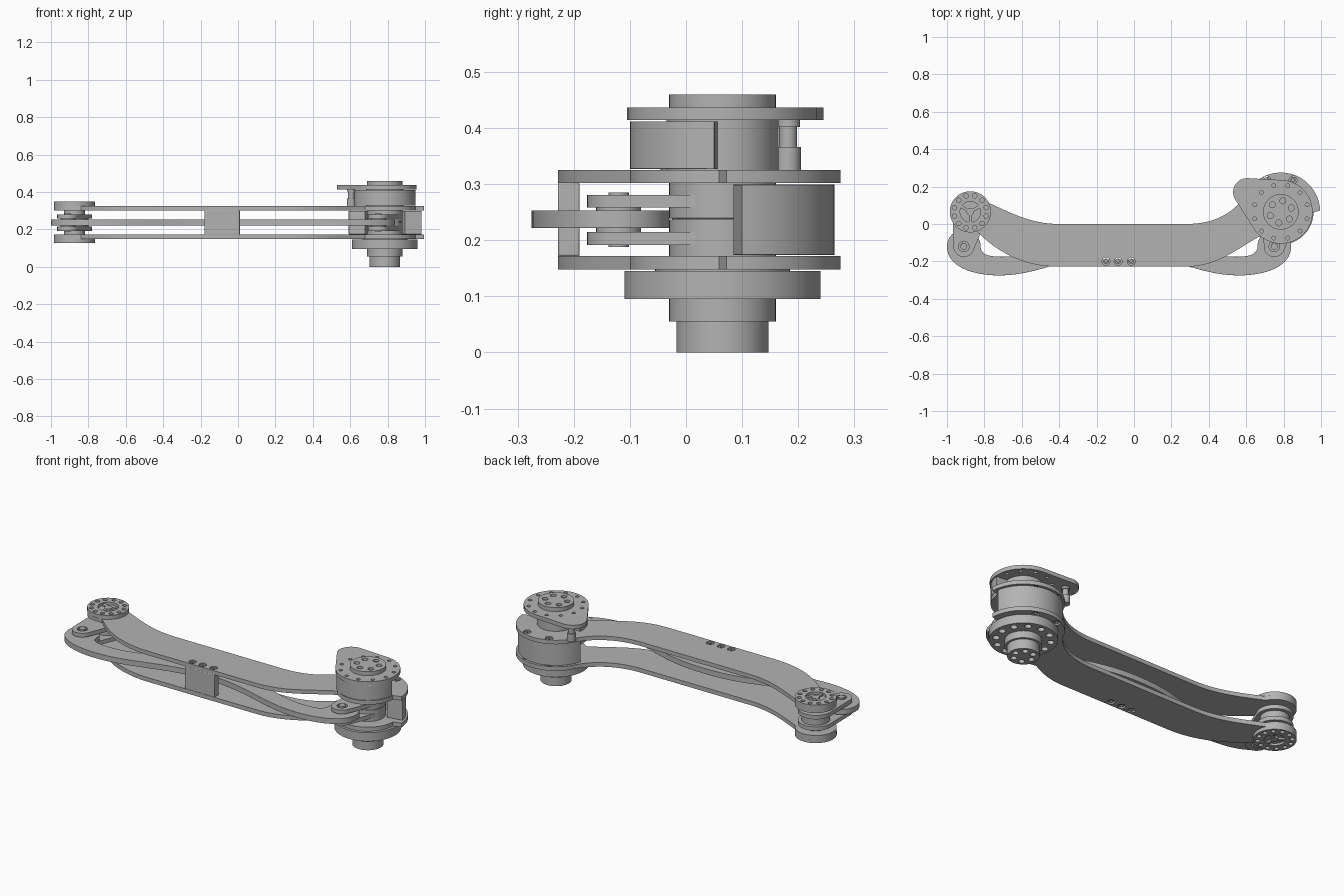
import bpy, bmesh
from math import sin, cos, atan2, acos, hypot, radians, pi
from mathutils import Vector
from mathutils.geometry import interpolate_bezier

cube = bpy.data.objects.get("Cube")
if cube:
    bpy.data.objects.remove(cube, do_unlink=True)

metal = bpy.data.materials.new("satin_grey_metal")
metal.use_nodes = True
grey = (0.45, 0.45, 0.45, 1)
metal.diffuse_color = grey
metal.node_tree.nodes["Principled BSDF"].inputs["Base Color"].default_value = grey

parts = []
HUB = (0.785, 0.065)       # large joint axis
TIP = (-0.875, 0.065)      # small joint axis
HUB_PIN = (0.75, -0.12)
TIP_PIN = (-0.91, -0.12)


# ---- outline helpers ----
def arc(c, r, a0, a1, n=32):
    return [(c[0] + r * cos(radians(a0 + (a1 - a0) * i / n)),
             c[1] + r * sin(radians(a0 + (a1 - a0) * i / n))) for i in range(n + 1)]


def circle(c, r, n=48):
    return arc(c, r, 0, 360, n)[:-1]


def ring_of_holes(c, radius, r, count, start=0):
    return [circle(p, r, 16) for p in arc(c, radius, start, start + 360, count)[:-1]]


def bez(*pts, n=16):
    p = [Vector((x, y, 0)) for x, y in pts]
    return [(v.x, v.y) for v in interpolate_bezier(*p, n)]


def sector(c, r_out, r_in, a0, a1):
    return arc(c, r_out, a0, a1) + arc(c, r_in, a1, a0)


def tapered(c1, r1, c2, r2):
    """Two circles joined by their outer tangents."""
    dx, dy = c2[0] - c1[0], c2[1] - c1[1]
    t = atan2(dy, dx) * 180 / pi
    a = acos((r1 - r2) / hypot(dx, dy)) * 180 / pi
    return arc(c1, r1, t + a, t + 360 - a) + arc(c2, r2, t - a, t + a)


def plate(name, outline, z0, z1, holes=(), bevel=0.0):
    """Extrude an outline with holes between two heights."""
    curve = bpy.data.curves.new(name, 'CURVE')
    curve.dimensions = '2D'
    curve.fill_mode = 'BOTH'
    curve.extrude = (z1 - z0) / 2
    for loop in [outline, *holes]:
        s = curve.splines.new('POLY')
        s.points.add(len(loop) - 1)
        for p, (x, y) in zip(s.points, loop):
            p.co = (x, y, 0, 1)
        s.use_cyclic_u = True
    tmp = bpy.data.objects.new(name + "_curve", curve)
    bpy.context.collection.objects.link(tmp)
    dg = bpy.context.evaluated_depsgraph_get()
    mesh = bpy.data.meshes.new_from_object(tmp.evaluated_get(dg))
    bpy.data.objects.remove(tmp, do_unlink=True)
    bm = bmesh.new()
    bm.from_mesh(mesh)
    bmesh.ops.remove_doubles(bm, verts=bm.verts, dist=0.0002)
    bmesh.ops.recalc_face_normals(bm, faces=bm.faces)
    bmesh.ops.translate(bm, verts=bm.verts, vec=(0, 0, (z0 + z1) / 2))
    bm.to_mesh(mesh)
    bm.free()
    mesh.materials.clear()
    mesh.materials.append(metal)
    obj = bpy.data.objects.new(name, mesh)
    bpy.context.collection.objects.link(obj)
    if bevel:
        m = obj.modifiers.new("edge", 'BEVEL')
        m.width, m.segments, m.limit_method = bevel, 2, 'ANGLE'
        m.angle_limit = radians(50)
    parts.append(obj)
    return obj


def disc(name, c, r, z0, z1, holes=(), bevel=0.0):
    return plate(name, circle(c, r, 64), z0, z1, holes, bevel)


# ---- twin arm plates ----
arm = (bez((-0.84, -0.04), (-0.72, -0.16), (-0.58, -0.228), (-0.41, -0.228))
       + bez((0.28, -0.228), (0.45, -0.228), (0.55, -0.13), (0.68, -0.062))
       + arc(HUB, 0.165, -115, -2)
       + arc(HUB, 0.21, 2, 148)
       + bez((0.6, 0.16), (0.53, 0.05), (0.42, 0), (0.28, 0))
       + bez((-0.4, 0), (-0.55, 0), (-0.66, 0.06), (-0.775, 0.112))
       + arc(TIP, 0.11, 30, 245))
block_bolts = [(x, -0.2) for x in (-0.15, -0.085, -0.015)]
rear_bolts = [(0.71, 0.235), (0.85, 0.235)]
bolts = block_bolts + rear_bolts
for name, z0, z1 in (("upper", 0.302, 0.325), ("lower", 0.148, 0.172)):
    plate(name + "_arm_plate", arm, z0, z1, [circle(b, 0.021, 20) for b in bolts])
    for i, b in enumerate(bolts):
        disc(f"{name}_bolt_{i}", b, 0.015, z0 + 0.004, z1 - 0.004, [circle(b, 0.008, 6)])

# ---- spacer block between the plates ----
plate("spacer_block", [(-0.18, -0.228), (0.01, -0.228), (0.01, -0.19), (-0.18, -0.19)],
      0.172, 0.302, bevel=0.003)

# ---- curved inner link, symmetric about the arm middle ----
MID = -0.08
half = (bez((MID, -0.16), (-0.35, -0.16), (-0.5, -0.275), (-0.72, -0.275))
        + bez((-0.72, -0.275), (-0.86, -0.275), (-0.985, -0.23), (-0.998, -0.14))[1:]
        + arc(TIP_PIN, 0.09, 180, 0)
        + bez((-0.82, -0.13), (-0.81, -0.17), (-0.76, -0.175), (-0.7, -0.175))
        + bez((-0.7, -0.175), (-0.5, -0.175), (-0.4, -0.05), (MID, -0.05))[1:])
other = [(2 * MID - x, y) for x, y in reversed(half[1:-1])]
plate("inner_link", half + other, 0.222, 0.253, bevel=0.002)

# ---- clevis ears and pivot pins at both ends ----
for end, axis, pin in (("tip", TIP, TIP_PIN), ("hub", HUB, HUB_PIN)):
    for side, z0, z1 in (("lower", 0.192, 0.215), ("upper", 0.258, 0.281)):
        plate(f"{end}_{side}_clevis_ear", tapered(axis, 0.094, pin, 0.056), z0, z1,
              [circle(pin, 0.028, 24)])
    disc(end + "_pivot_bush", pin, 0.04, 0.213, 0.26)
    disc(end + "_pivot_pin", pin, 0.018, 0.188, 0.285, bevel=0.002)

# ---- small tip joint ----
disc("tip_core", TIP, 0.056, 0.15, 0.325)
disc("tip_waist", TIP, 0.075, 0.2, 0.27)
for name, z0, z1, floor in (("upper", 0.325, 0.348, 0.325), ("lower", 0.128, 0.148, 0.14)):
    disc(f"tip_{name}_disc", TIP, 0.11, z0, z1,
         ring_of_holes(TIP, 0.088, 0.012, 12, 15) + [circle(TIP, 0.055)])
    disc(f"tip_{name}_disc_floor", TIP, 0.057, floor, floor + 0.008)
    disc(f"tip_{name}_boss", TIP, 0.02, z0 + 0.002, z1 - 0.004)
    for i, a in enumerate((30, 150, 270)):
        plate(f"tip_{name}_spoke_{i}",
              arc(TIP, 0.056, a - 9, a + 9, 4) + arc(TIP, 0.012, a + 30, a - 30, 4),
              z0 + 0.002, z1 - 0.005)

# ---- large hub joint, bottom to top ----
disc("hub_plug_face", HUB, 0.082, 0, 0.03, ring_of_holes(HUB, 0.052, 0.016, 6))
disc("hub_plug", HUB, 0.082, 0.03, 0.056)
disc("hub_collar", HUB, 0.095, 0.055, 0.097)
disc("hub_flange", HUB, 0.175, 0.095, 0.145, ring_of_holes(HUB, 0.14, 0.018, 12))
disc("hub_flange_backing", HUB, 0.12, 0.144, 0.15)
disc("hub_core_lower", HUB, 0.095, 0.17, 0.237, bevel=0.002)
disc("hub_core_upper", HUB, 0.095, 0.239, 0.303, bevel=0.002)
disc("hub_core_neck", HUB, 0.09, 0.23, 0.245)
plate("hub_rear_body", sector(HUB, 0.2, 0.11, 10, 165), 0.174, 0.299, bevel=0.005)
plate("hub_front_housing", sector(HUB, 0.165, 0.095, 175, 355), 0.327, 0.412, bevel=0.004)
disc("hub_inner_housing", HUB, 0.1, 0.324, 0.416)

# ---- lobed cap with its post ----
LOBE = (0.605, 0.17)
POST = (0.605, 0.182)
plate("hub_cap", tapered(HUB, 0.17, LOBE, 0.075), 0.414, 0.437,
      ring_of_holes(HUB, 0.145, 0.01, 12, 15))
disc("hub_cap_top", HUB, 0.095, 0.436, 0.447)
disc("hub_cap_top_face", HUB, 0.095, 0.446, 0.46, ring_of_holes(HUB, 0.06, 0.016, 6, 20))
disc("post_base", POST, 0.023, 0.32, 0.366, bevel=0.002)
disc("post_shaft", POST, 0.016, 0.36, 0.405)
disc("post_head", POST, 0.021, 0.402, 0.415)

# ---- smooth shading with sharp edges kept ----
bpy.ops.object.select_all(action='DESELECT')
for obj in parts:
    obj.select_set(True)
bpy.context.view_layer.objects.active = parts[0]
bpy.ops.object.shade_smooth_by_angle(angle=radians(30))
